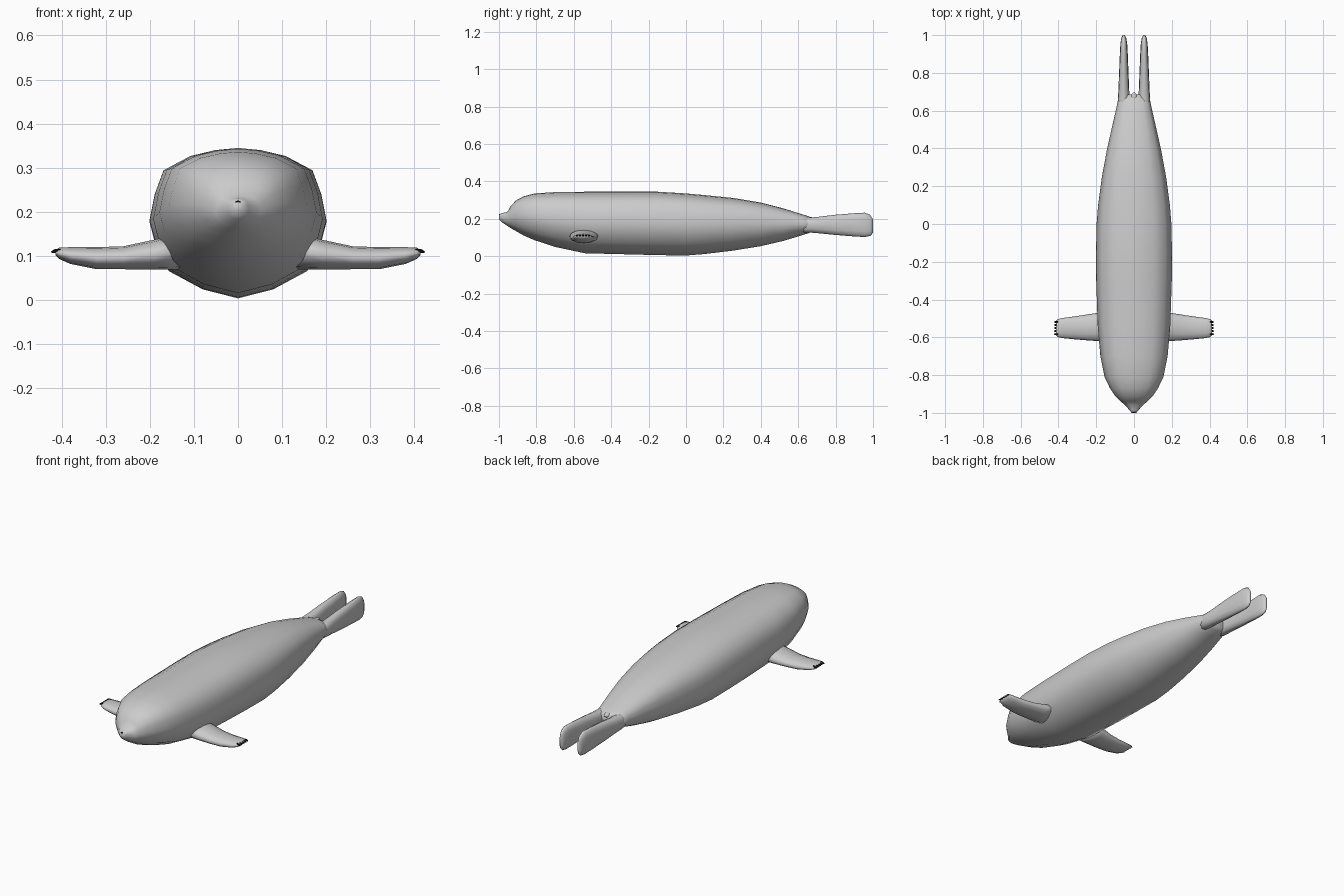
import bpy, bmesh, math
from mathutils import Vector


def material(name, c):
    m = bpy.data.materials.new(name)
    m.diffuse_color = (c, c, c, 1)
    return m


GREY = material("seal grey", 0.6)
BLACK = material("black", 0.005)


def loft(name, rings, mat, mirror=False):
    """Skin a list of equal-length point rings and close both ends."""
    bm = bmesh.new()
    vs = [[bm.verts.new(p) for p in r] for r in rings]
    n = len(vs[0])
    for a, b in zip(vs, vs[1:]):
        for i in range(n):
            j = (i + 1) % n
            bm.faces.new((a[i], a[j], b[j], b[i]))
    bm.faces.new(vs[0])
    bm.faces.new(vs[-1])
    bmesh.ops.recalc_face_normals(bm, faces=bm.faces)
    me = bpy.data.meshes.new(name)
    bm.to_mesh(me)
    bm.free()
    for p in me.polygons:
        p.use_smooth = True
    me.materials.append(mat)
    ob = bpy.data.objects.new(name, me)
    bpy.context.collection.objects.link(ob)
    if mirror:
        ob.modifiers.new("mirror", 'MIRROR')
    return ob


def ellipse(centre, u, v, n=12, power=1.0):
    """Ring of points; power below 1 squares the shape off."""
    pts = []
    for i in range(n):
        a = 2 * math.pi * i / n
        c, s = math.cos(a), math.sin(a)
        c = math.copysign(abs(c) ** power, c)
        s = math.copysign(abs(s) ** power, s)
        pts.append(Vector(centre) + Vector(u) * c + Vector(v) * s)
    return pts


# Body: one half section (x, z fractions), scaled along the length
half = [(0, 1), (.26, .985), (.54, .945), (.84, .85), (.94, .69), (1, .51),
        (.94, .37), (.79, .185), (.4, .06), (0, 0)]
section = half + [(-x, z) for x, z in half[-2:0:-1]]
stations = [  # y, half width, bottom, top
    (-1.0, .012, .198, .222), (-.985, .024, .182, .231), (-.955, .052, .162, .237),
    (-.94, .070, .152, .265), (-.91, .100, .135, .298), (-.87, .127, .112, .320),
    (-.81, .156, .086, .336), (-.70, .178, .050, .343), (-.54, .192, .016, .345),
    (-.30, .200, .010, .345), (-.15, .201, .006, .345), (0, .198, .004, .336),
    (.10, .190, .012, .327), (.25, .170, .030, .312), (.40, .142, .054, .287),
    (.52, .115, .082, .256), (.62, .092, .112, .225), (.66, .084, .125, .212),
    (.685, .06, .14, .20)]
loft("body", [[(x * w, y, lo + z * (hi - lo)) for x, z in section]
              for y, w, lo, hi in stations], GREY)

# Front flippers, stretched sideways
loft("front_flipper",
     [ellipse((x, y, z), (0, ry, 0), (0, 0, rz)) for x, y, z, ry, rz in (
         (.12, -.545, .112, .080, .042), (.19, -.545, .103, .075, .034),
         (.26, -.548, .096, .067, .026), (.32, -.550, .095, .060, .025),
         (.38, -.551, .101, .053, .019), (.405, -.551, .106, .047, .013),
         (.414, -.551, .108, .036, .006))], GREY, True)

# Claws along the flipper tip
for i in range(5):
    y = -.551 + (i - 2) * .016
    loft("claw", [ellipse((x, y, z), (0, r, 0), (0, 0, r), 6)
                  for x, z, r in ((.402, .111, .006), (.416, .111, .005),
                                  (.424, .109, .0015))], BLACK, True)

# Hind flippers, upright blades trailing behind
loft("hind_flipper",
     [ellipse((x, y, z), (rx, 0, 0), (0, 0, rz), 12, .85) for y, x, z, rx, rz in (
         (.60, .045, .168, .035, .040), (.66, .055, .167, .031, .040),
         (.70, .054, .167, .029, .043), (.80, .054, .168, .025, .054),
         (.90, .054, .168, .021, .062), (.955, .054, .168, .018, .065),
         (.985, .054, .165, .013, .056), (1.0, .054, .161, .006, .036))], GREY, True)

# Short tail between the hind flippers
loft("tail", [ellipse((0, y, z), (r, 0, 0), (0, 0, r * .7), 10)
              for y, z, r in ((.62, .19, .025), (.67, .198, .017),
                              (.688, .198, .013), (.696, .198, .005))], GREY)

# Nose patch on the snout tip
loft("nose", [ellipse((0, y, .220), (r, 0, 0), (0, 0, r * .7), 10)
              for y, r in ((-.985, .008), (-.998, .008), (-1.0, .006))], BLACK)
